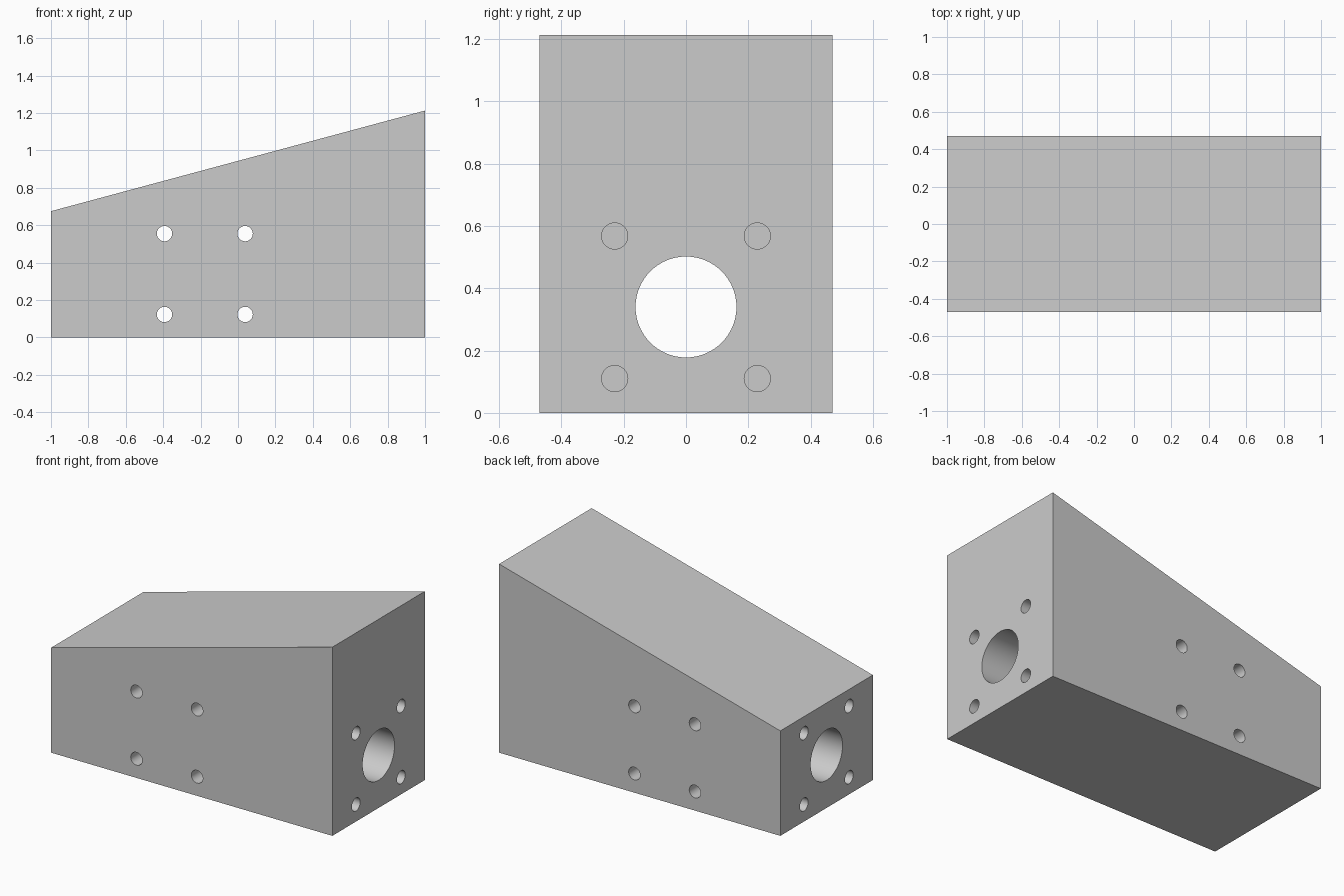
import bpy
import bmesh
from math import radians
from mathutils import Matrix, Vector

cube = bpy.data.objects.get("Cube")
if cube:
    bpy.data.objects.remove(cube, do_unlink=True)

HALF_WIDTH = 0.47
BORE_Z = 0.34

grey = bpy.data.materials.new("plain_grey")
grey.use_nodes = True
grey.diffuse_color = (0.6, 0.6, 0.6, 1)
grey.node_tree.nodes["Principled BSDF"].inputs["Base Color"].default_value = (0.6, 0.6, 0.6, 1)


def add_object(name, bm):
    bmesh.ops.recalc_face_normals(bm, faces=bm.faces[:])
    mesh = bpy.data.meshes.new(name)
    bm.to_mesh(mesh)
    bm.free()
    mesh.materials.append(grey)
    obj = bpy.data.objects.new(name, mesh)
    bpy.context.collection.objects.link(obj)
    return obj


def add_rod(bm, start, end, radius, segments):
    """Cylinder running between two points."""
    start, end = Vector(start), Vector(end)
    axis = end - start
    turn = axis.to_track_quat('Z', 'Y').to_matrix().to_4x4()
    bmesh.ops.create_cone(bm, cap_ends=True, segments=segments,
                          radius1=radius, radius2=radius, depth=axis.length,
                          matrix=Matrix.Translation((start + end) / 2) @ turn)


# Wedge block: side profile extruded across the width
bm = bmesh.new()
profile = [(-1, 0), (1, 0), (1, 1.213), (-1, 0.675)]
side = bm.faces.new([bm.verts.new((x, -HALF_WIDTH, z)) for x, z in profile])
extruded = bmesh.ops.extrude_face_region(bm, geom=[side])["geom"]
bmesh.ops.translate(bm, vec=(0, 2 * HALF_WIDTH, 0),
                    verts=[v for v in extruded if isinstance(v, bmesh.types.BMVert)])
block = add_object("wedge_block", bm)

# Drills: lengthwise bore, cross holes, blind screw holes at both ends
bm = bmesh.new()
add_rod(bm, (-1.1, 0, BORE_Z), (1.1, 0, BORE_Z), 0.162, 96)
for x in (-0.393, 0.038):
    for z in (0.123, 0.555):
        add_rod(bm, (x, -0.6, z), (x, 0.6, z), 0.041, 48)
for end in (-1, 1):
    for y in (-0.229, 0.229):
        for z in (0.11, 0.568):
            add_rod(bm, (end * 1.1, y, z), (end * 0.6, y, z), 0.042, 48)
drills = add_object("hole_cutters", bm)
drills.hide_render = True

# Cut the holes, then drop the cutters
cut = block.modifiers.new("holes", 'BOOLEAN')
cut.operation = 'DIFFERENCE'
cut.solver = 'EXACT'
cut.object = drills
bpy.ops.object.select_all(action='DESELECT')
block.select_set(True)
bpy.context.view_layer.objects.active = block
bpy.ops.object.modifier_apply(modifier=cut.name)
bpy.data.objects.remove(drills, do_unlink=True)

# Round hole walls with crisp rims
bpy.ops.object.shade_smooth_by_angle(angle=radians(30))
